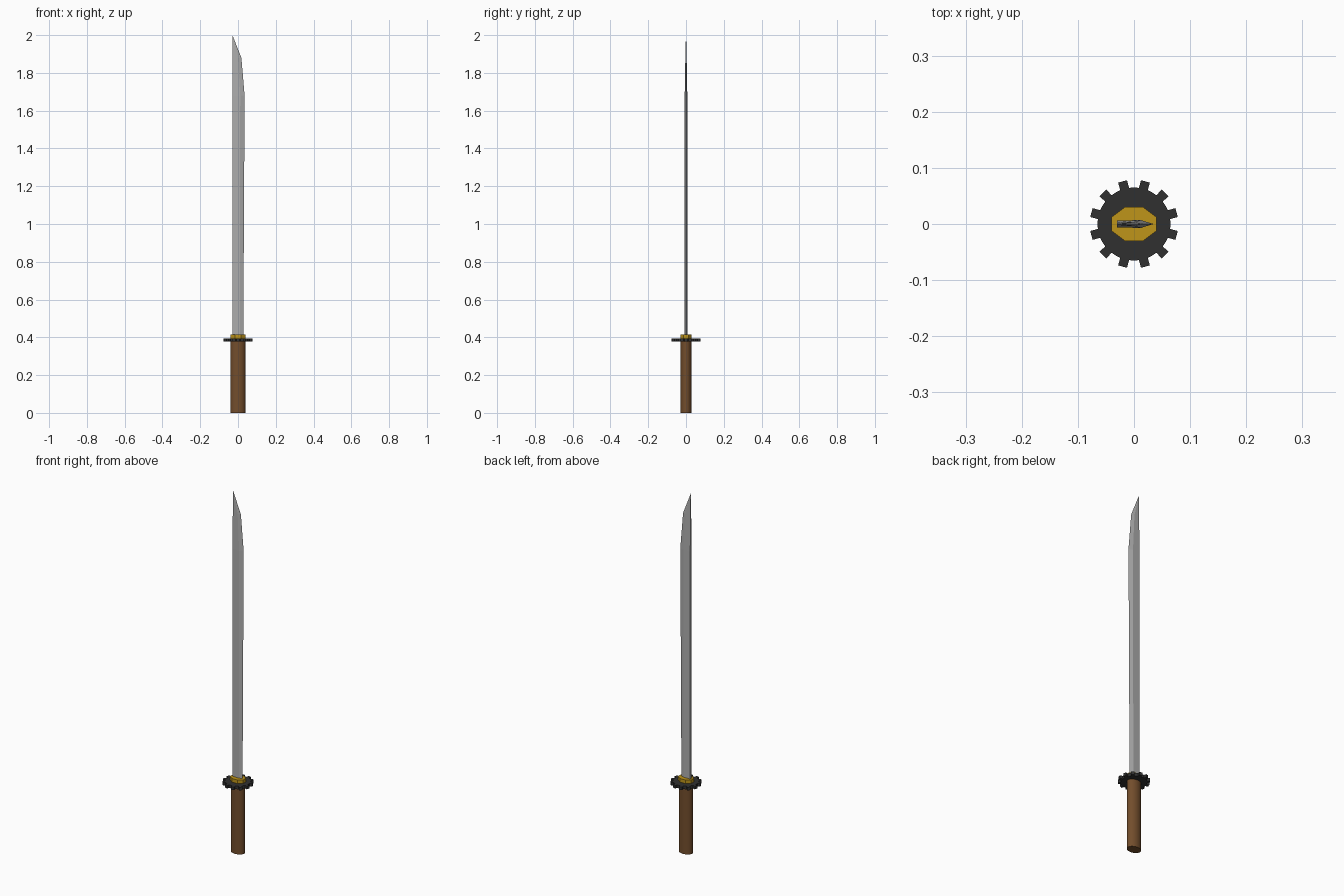
import bpy, bmesh
from math import sin, cos, pi, radians

if "Cube" in bpy.data.objects:
    bpy.data.objects.remove(bpy.data.objects["Cube"])


def material(name, rgb):
    m = bpy.data.materials.new(name)
    m.diffuse_color = (*rgb, 1)
    m.use_nodes = True
    m.node_tree.nodes["Principled BSDF"].inputs["Base Color"].default_value = m.diffuse_color
    return m


def loft(name, rings, mat):
    """Skin a stack of equal-length point rings and cap both ends."""
    bm = bmesh.new()
    loops = [[bm.verts.new(p) for p in ring] for ring in rings]
    n = len(loops[0])
    for a, b in zip(loops, loops[1:]):
        for i in range(n):
            j = (i + 1) % n
            bm.faces.new((a[i], a[j], b[j], b[i]))
    bm.faces.new(loops[0][::-1])
    bm.faces.new(loops[-1])
    bmesh.ops.remove_doubles(bm, verts=bm.verts, dist=1e-5)
    bmesh.ops.recalc_face_normals(bm, faces=bm.faces)
    me = bpy.data.meshes.new(name)
    bm.to_mesh(me)
    bm.free()
    ob = bpy.data.objects.new(name, me)
    bpy.context.collection.objects.link(ob)
    me.materials.append(mat)
    return ob


def prism(name, outline, z0, z1, mat):
    return loft(name, [[(x, y, z) for x, y in outline] for z in (z0, z1)], mat)


def ellipse(rx, ry, n, offset=0.0):
    return [(rx * cos(2 * pi * i / n + offset), ry * sin(2 * pi * i / n + offset))
            for i in range(n)]


steel = material("steel", (0.42, 0.42, 0.42))
brown = material("brown_wood", (0.17, 0.075, 0.025))
gold = material("gold", (0.52, 0.30, 0.01))
black = material("dark_iron", (0.03, 0.03, 0.03))

# Oval wooden handle
handle = prism("handle", ellipse(0.039, 0.029, 32), 0, 0.385, brown)
bpy.context.view_layer.objects.active = handle
handle.select_set(True)
bpy.ops.object.shade_smooth_by_angle(angle=radians(30))

# Toothed disc guard
gear = []
for k in range(12):
    c = 15 + 30 * k
    for d, r in ((-15, 0.065), (-7.2, 0.065), (-6, 0.079), (6, 0.079), (7.2, 0.065)):
        a = radians(c + d)
        gear.append((r * cos(a), r * sin(a)))
prism("guard", gear, 0.378, 0.395, black)

# Octagonal gold collar
s = 1 / cos(pi / 8)
prism("collar", ellipse(0.04 * s, 0.03 * s, 8, pi / 8), 0.385, 0.415, gold)

# Blade stations: height, spine half-thickness, ridge x, ridge half-thickness, edge x
stations = [
    (0.40, 0.006, 0.010, 0.007, 0.028),
    (1.68, 0.006, 0.012, 0.007, 0.035),
    (1.88, 0.003, 0.000, 0.0035, 0.018),
    (2.00, 0.0005, -0.0298, 0.0005, -0.0295),
]
rings = [[(-0.03, -t, z), (rx, -rt, z), (ex, 0, z), (rx, rt, z), (-0.03, t, z)]
         for z, t, rx, rt, ex in stations]
loft("blade", rings, steel)
